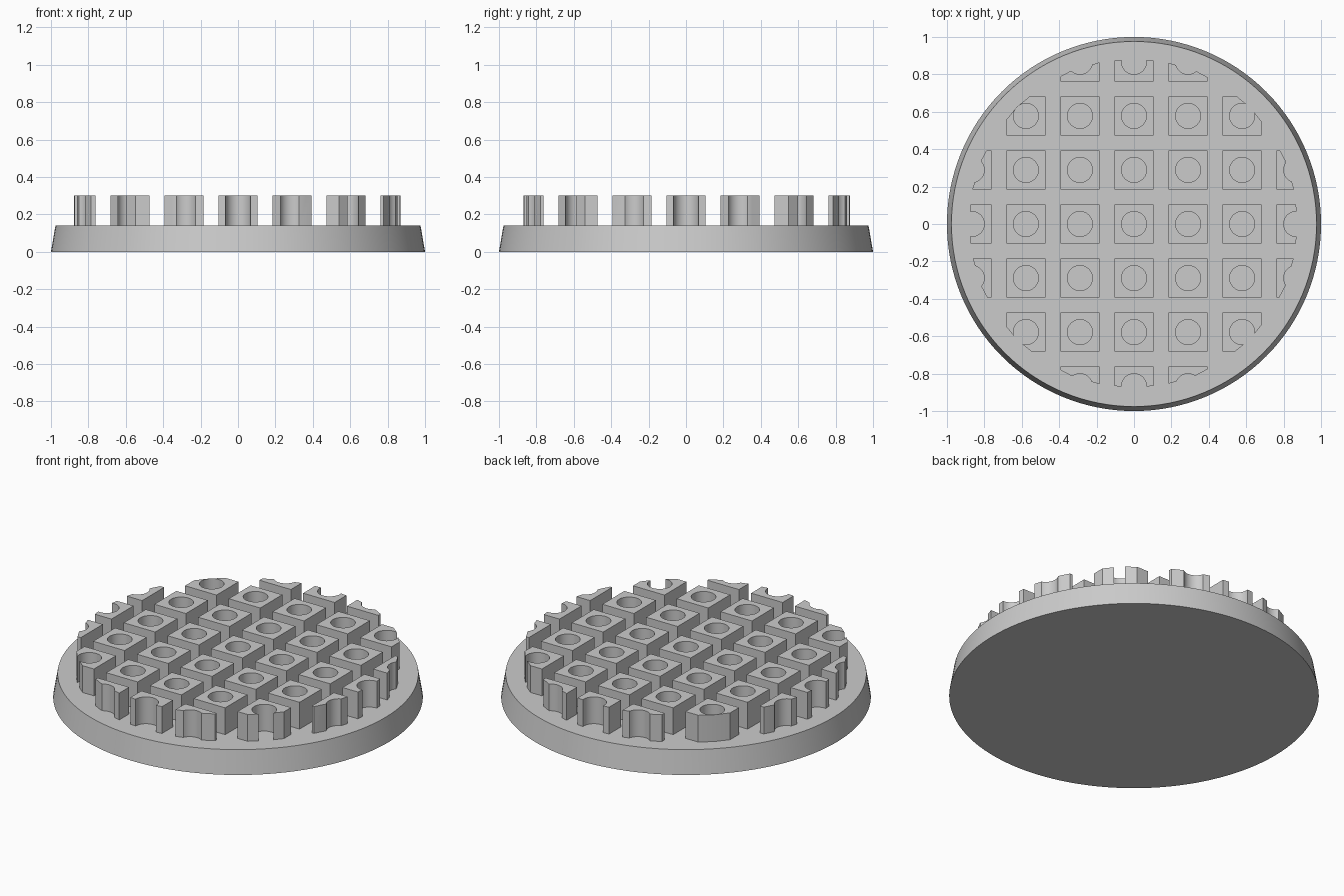
import bpy, bmesh, math
from mathutils import Matrix

cube = bpy.data.objects.get("Cube")
if cube:
    bpy.data.objects.remove(cube, do_unlink=True)

PITCH, BLOCK, HOLE = 0.289, 0.208, 0.067
BASE_TOP, TOP = 0.14, 0.30
CLIP, SHIFT = 0.88, 0.004

grey = bpy.data.materials.new("plain_grey")
grey.use_nodes = True
color = (0.6, 0.6, 0.6, 1)
grey.diffuse_color = color
grey.node_tree.nodes["Principled BSDF"].inputs["Base Color"].default_value = color


def make_object(name, bm):
    mesh = bpy.data.meshes.new(name)
    bm.to_mesh(mesh)
    bm.free()
    mesh.materials.append(grey)
    obj = bpy.data.objects.new(name, mesh)
    bpy.context.collection.objects.link(obj)
    return obj


def add_cylinder(bm, x, y, z0, z1, r0, r1, sides):
    bmesh.ops.create_cone(bm, cap_ends=True, segments=sides, radius1=r0, radius2=r1,
                          depth=z1 - z0, matrix=Matrix.Translation((x, y, (z0 + z1) / 2)))


def smooth(obj, degrees):
    bpy.ops.object.select_all(action='DESELECT')
    obj.select_set(True)
    bpy.context.view_layer.objects.active = obj
    bpy.ops.object.shade_smooth_by_angle(angle=math.radians(degrees))


def cut(obj, cutter, operation):
    mod = obj.modifiers.new(operation.lower(), 'BOOLEAN')
    mod.operation, mod.solver, mod.object = operation, 'EXACT', cutter
    bpy.context.view_layer.objects.active = obj
    bpy.ops.object.modifier_apply(modifier=mod.name)
    bpy.data.objects.remove(cutter, do_unlink=True)


# Tapered round base
bm = bmesh.new()
add_cylinder(bm, 0, 0, 0, BASE_TOP, 1, 0.976, 128)
smooth(make_object("base_disc", bm), 30)

# Grid of square blocks, each with a round hole
bm, holes = bmesh.new(), bmesh.new()
bottom = BASE_TOP - 0.01
for i in range(-3, 4):
    for j in range(-3, 4):
        x, y = i * PITCH, j * PITCH
        # leave out blocks whose nearest corner lies beyond the round border
        if math.hypot(max(abs(x) - BLOCK / 2, 0), max(abs(y) - BLOCK / 2, 0)) > CLIP:
            continue
        place = (Matrix.Translation((x, y, (bottom + TOP) / 2))
                 @ Matrix.Diagonal((BLOCK, BLOCK, TOP - bottom, 1)))
        bmesh.ops.create_cube(bm, size=1, matrix=place)
        add_cylinder(holes, x, y, 0.1, 0.4, HOLE, HOLE, 32)

blocks = make_object("tread_blocks", bm)
cut(blocks, make_object("hole_cutter", holes), 'DIFFERENCE')

# Trim the outer blocks to a round border
bm = bmesh.new()
add_cylinder(bm, -SHIFT, SHIFT, 0.05, 0.5, CLIP, CLIP, 32)
cut(blocks, make_object("border_cutter", bm), 'INTERSECT')
smooth(blocks, 15)
